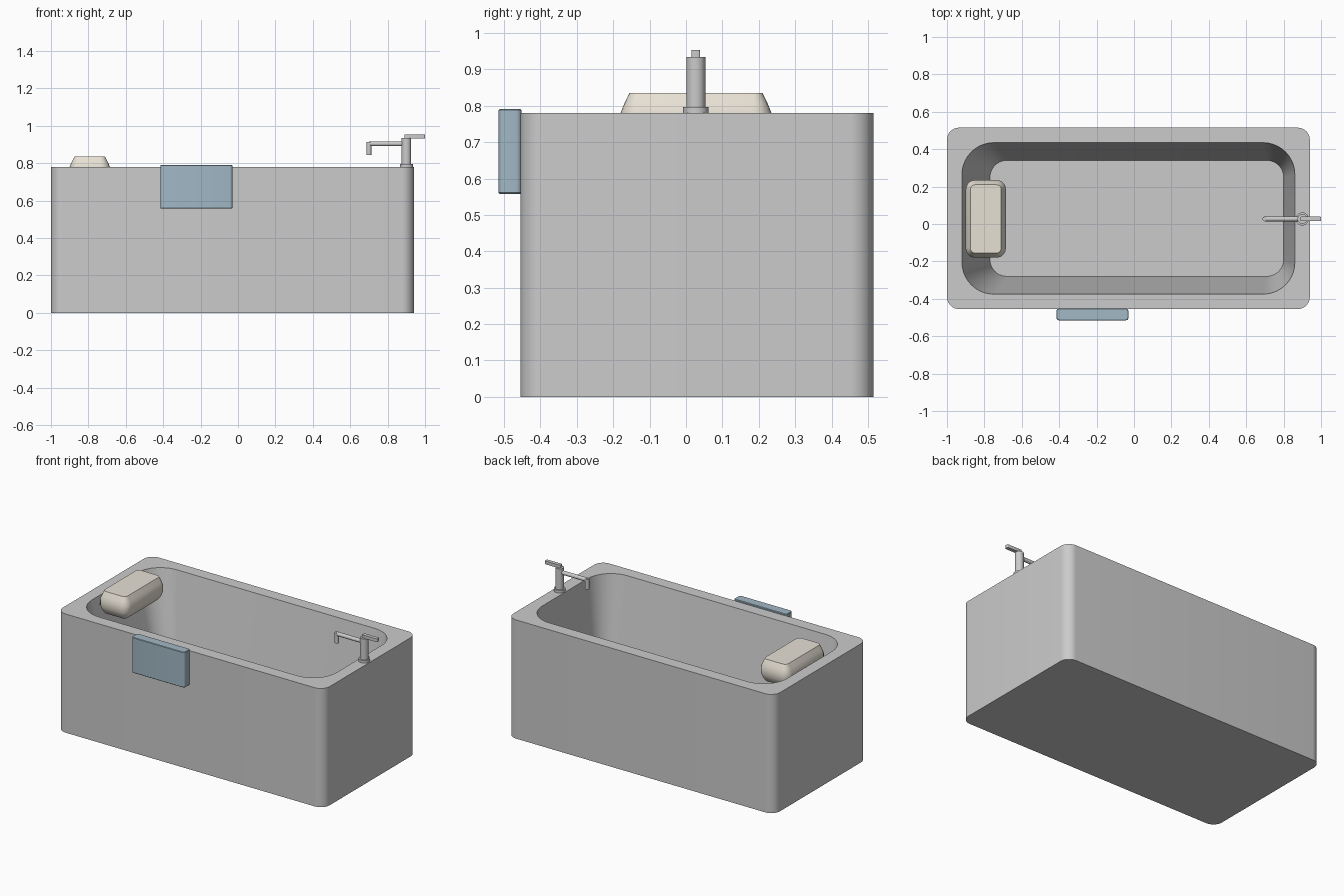
import bpy, bmesh, math
from mathutils import Vector

if "Cube" in bpy.data.objects:
    bpy.data.objects.remove(bpy.data.objects["Cube"])


def material(name, rgb):
    m = bpy.data.materials.new(name)
    m.diffuse_color = (*rgb, 1)
    m.use_nodes = True
    m.node_tree.nodes["Principled BSDF"].inputs["Base Color"].default_value = m.diffuse_color
    return m


def finish(bm, name, mat=None):
    bmesh.ops.recalc_face_normals(bm, faces=bm.faces)
    me = bpy.data.meshes.new(name)
    bm.to_mesh(me)
    bm.free()
    ob = bpy.data.objects.new(name, me)
    bpy.context.collection.objects.link(ob)
    if mat:
        me.materials.append(mat)
    bpy.ops.object.select_all(action='DESELECT')
    ob.select_set(True)
    bpy.context.view_layer.objects.active = ob
    bpy.ops.object.shade_smooth_by_angle(angle=math.radians(32))
    return ob


def rounded_rect(x0, x1, y0, y1, r, z, seg=10):
    corners = ((x1 - r, y1 - r), (x0 + r, y1 - r), (x0 + r, y0 + r), (x1 - r, y0 + r))
    pts = []
    for k, (cx, cy) in enumerate(corners):
        for i in range(seg + 1):
            a = math.pi / 2 * (k + i / seg)
            pts.append((cx + r * math.cos(a), cy + r * math.sin(a), z))
    return pts


def loft(name, rings, mat=None):
    bm = bmesh.new()
    loops = [[bm.verts.new(p) for p in ring] for ring in rings]
    for a, b in zip(loops, loops[1:]):
        for i in range(len(a)):
            j = (i + 1) % len(a)
            bm.faces.new((a[i], a[j], b[j], b[i]))
    bm.faces.new(loops[0])
    bm.faces.new(loops[-1])
    return finish(bm, name, mat)


def rod(name, start, end, r, seg=24):
    a, b = Vector(start), Vector(end)
    bm = bmesh.new()
    bmesh.ops.create_cone(bm, cap_ends=True, segments=seg, radius1=r, radius2=r, depth=(b - a).length)
    bm.transform((b - a).to_track_quat('Z', 'Y').to_matrix().to_4x4())
    bmesh.ops.translate(bm, verts=bm.verts, vec=(a + b) / 2)
    return finish(bm, name)


# Tub: outer shell, flat rim and sloping basin in one skin
loft("bathtub", [
    rounded_rect(-1, 0.94, -0.455, 0.515, 0.065, 0),
    rounded_rect(-1, 0.94, -0.455, 0.515, 0.065, 0.78),
    rounded_rect(-0.92, 0.86, -0.375, 0.435, 0.17, 0.78),
    rounded_rect(-0.77, 0.80, -0.28, 0.34, 0.09, 0.14),
])

# Headrest pillow: stacked rounded outlines
cream = material("cream", (0.80, 0.75, 0.66))
loft("headrest_pillow", [
    rounded_rect(-0.9 + d, -0.685 - d, -0.18 + d, 0.235 - d, 0.05 - d, z, 5)
    for d, z in ((0.027, 0.69), (0.01, 0.715), (0, 0.74), (0, 0.78), (0.01, 0.805), (0.025, 0.835))
], cream)

# Towel hanging on the front
blue = material("towel_blue", (0.36, 0.48, 0.56))
loft("towel", [
    rounded_rect(-0.415 + d, -0.03 - d, -0.515 + d, -0.452 - d, 0.014 - d, z, 4)
    for d, z in ((0.003, 0.558), (0, 0.561), (0, 0.788), (0.003, 0.791))
], blue)

# Tap
cx, cy = 0.9, 0.027
rod("tap_base", (cx, cy, 0.775), (cx, cy, 0.797), 0.035)
rod("tap_column", (cx, cy, 0.78), (cx, cy, 0.934), 0.026)
rod("tap_spout", (cx, cy, 0.904), (0.70, cy, 0.904), 0.013, 16)
rod("tap_nozzle", (0.70, cy, 0.845), (0.70, cy, 0.913), 0.013, 16)
loft("tap_handle", [rounded_rect(0.89, 1.0, cy - 0.012, cy + 0.012, 0.005, z, 3) for z in (0.932, 0.953)])
